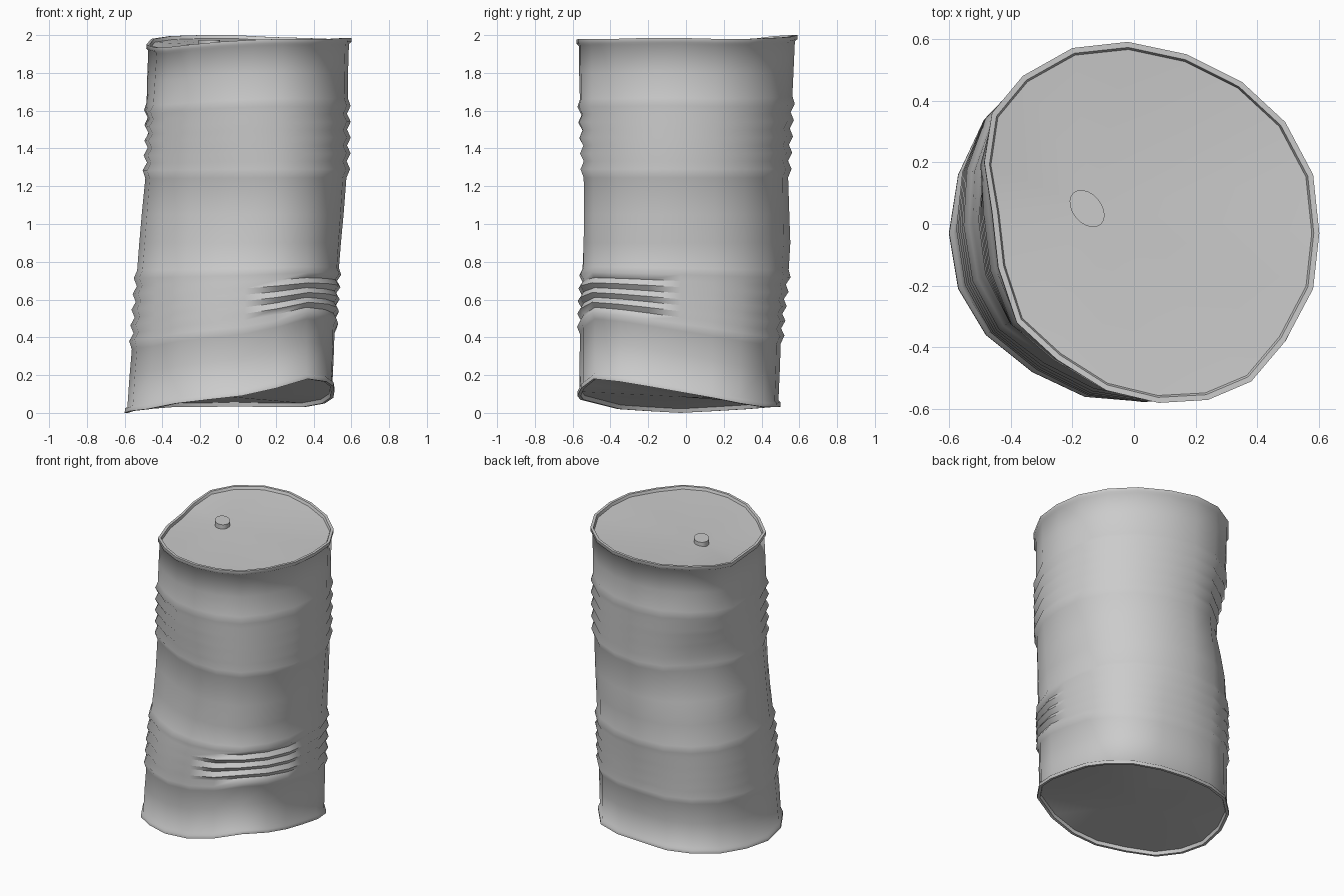
import bpy, bmesh, math
from mathutils import Vector

if "Cube" in bpy.data.objects:
    bpy.data.objects.remove(bpy.data.objects["Cube"])

# Battered rim outlines (x, y, z), 20 sides, counter-clockwise from +x
TOP = [(.60, -.03, 1.985), (.58, .16, 1.98), (.49, .33, 1.98), (.35, .46, 1.985), (.17, .55, 1.99),
       (-.02, .59, 2.0), (-.20, .57, 2.0), (-.36, .48, 1.995), (-.46, .36, 1.98), (-.485, .20, 1.95),
       (-.46, .04, 1.94), (-.44, -.14, 1.935), (-.38, -.32, 1.935), (-.25, -.44, 1.95), (-.09, -.54, 1.965),
       (.08, -.58, 1.975), (.24, -.57, 1.98), (.38, -.51, 1.98), (.49, -.38, 1.98), (.58, -.21, 1.985)]
BOTTOM = [(.51, -.03, .11), (.505, .14, .08), (.46, .29, .05), (.35, .42, .03), (.18, .48, .03),
          (-.02, .50, .035), (-.20, .50, .03), (-.36, .45, .03), (-.49, .33, .02), (-.57, .16, .01),
          (-.60, -.03, .0), (-.57, -.21, .01), (-.48, -.36, .02), (-.33, -.48, .05), (-.16, -.56, .07),
          (.02, -.575, .09), (.20, -.555, .13), (.37, -.49, .18), (.47, -.35, .165), (.505, -.20, .14)]
N = len(TOP)
H = 1.98

# Dents: side index, rest height, side width, height width, depth
DENTS = [(7.6, 1.28, 1.5, .26, .08), (13.7, 1.1, 1.9, .42, .055),
         (5, .85, 1.6, .25, -.025), (0, 1.3, 2, .35, -.022)]


def smooth(a, b, x):
    t = min(max((x - a) / (b - a), 0), 1)
    return t * t * (3 - 2 * t)


def point(i, s, out):
    """Dented position of side i at rest height s, pushed outward by out."""
    b, t = Vector(BOTTOM[i]), Vector(TOP[i])
    p = b.lerp(t, s / H)
    for ci, cs, wi, ws, depth in DENTS:
        di = (i - ci + N / 2) % N - N / 2
        out -= depth * math.exp(-(di / wi) ** 2 - ((s - cs) / ws) ** 2)
    axis = Vector((-.04 + .06 * s / H, -.03 + .03 * s / H))
    xy = Vector((p.x, p.y)) - axis
    xy += xy.normalized() * out
    z = s + b.z * (1 - smooth(.2, .9, s)) + (t.z - H) * smooth(1.1, H, s)
    return Vector((xy.x + axis.x, xy.y + axis.y, z))


# Side profile: (rest height, outward offset)
profile = [(.022, -.024), (0, -.018), (0, 0), (.022, 0), (.032, -.012), (.2, -.012)]
for start in (.38, 1.29):
    profile.append((start - .045, -.014))
    for k in range(5):
        z = start + k * .083
        profile += [(z, .003), (z + .0415, -.017 if k < 4 else -.012)]
    if start < 1:
        profile += [(.9, -.012), (1.05, -.012)]
profile += [(1.8, -.012), (H - .032, -.012), (H - .022, 0), (H, 0), (H, -.018), (H - .018, -.024)]


def finish(bm, name, angle):
    bmesh.ops.recalc_face_normals(bm, faces=bm.faces)
    me = bpy.data.meshes.new(name)
    bm.to_mesh(me)
    bm.free()
    ob = bpy.data.objects.new(name, me)
    bpy.context.collection.objects.link(ob)
    bpy.ops.object.select_all(action='DESELECT')
    ob.select_set(True)
    bpy.context.view_layer.objects.active = ob
    bpy.ops.object.shade_smooth_by_angle(angle=math.radians(angle))
    return ob


# Drum shell with fanned lid and base
bm = bmesh.new()
rings = [[bm.verts.new(point(i, s, o)) for i in range(N)] for s, o in profile]
for a, b in zip(rings, rings[1:]):
    for i in range(N):
        j = (i + 1) % N
        bm.faces.new((a[i], a[j], b[j], b[i]))
for ring, centre in ((rings[0], (-.05, -.03, .085)), (rings[-1], (-.14, .05, 1.945))):
    c = bm.verts.new(centre)
    for i in range(N):
        bm.faces.new((ring[i], ring[(i + 1) % N], c))
finish(bm, "drum_shell", 62)

# Filler cap, squashed to an oval
bm = bmesh.new()
bmesh.ops.create_cone(bm, cap_ends=True, segments=20, radius1=1, radius2=1, depth=.05)
bmesh.ops.scale(bm, vec=(.068, .047, 1), verts=bm.verts)
cap = finish(bm, "filler_cap", 40)
cap.location = (-.152, .05, 1.95)
cap.rotation_euler.z = math.radians(-50)
